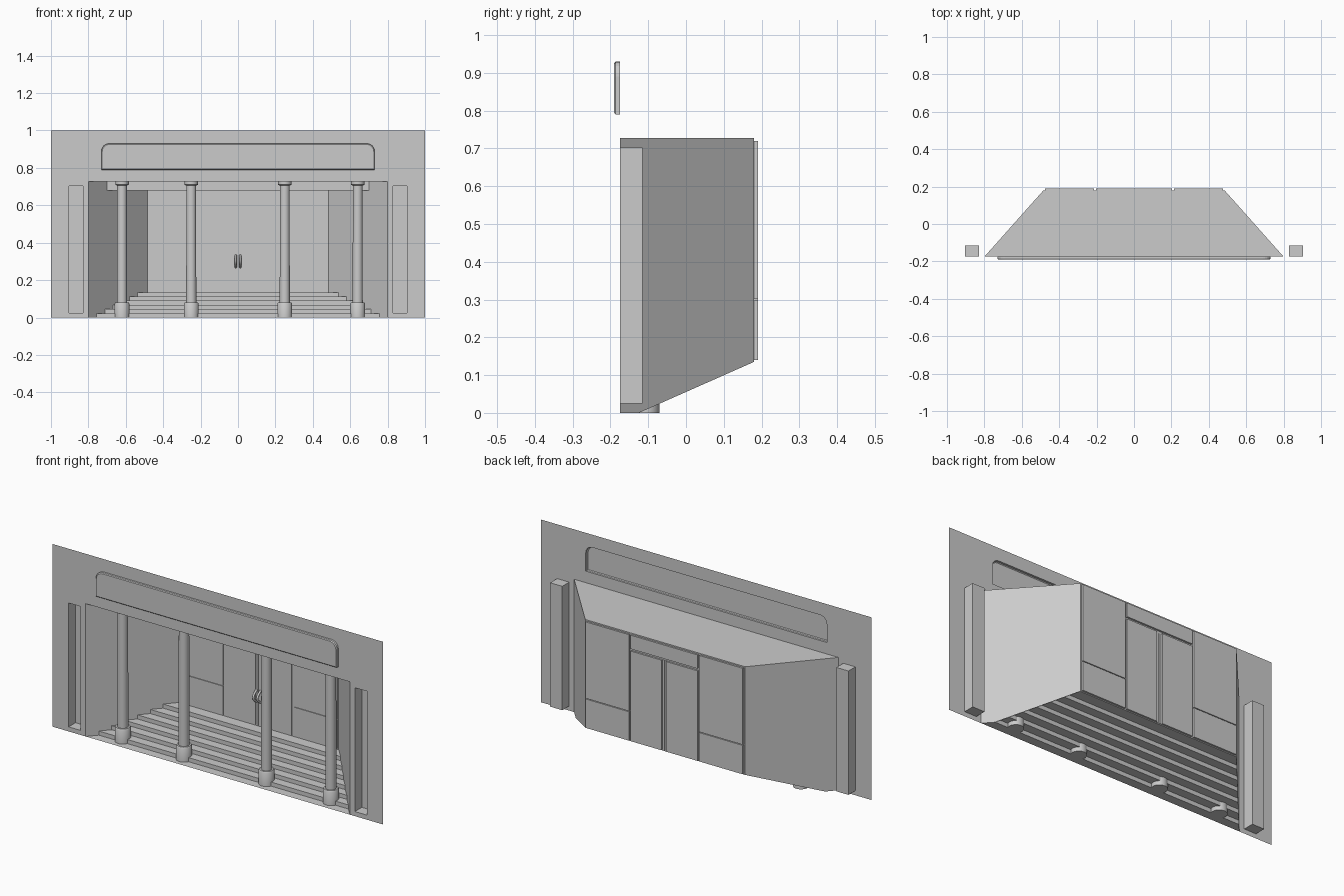
import bpy, bmesh, math
from mathutils import Vector

cube = bpy.data.objects.get("Cube")
if cube:
    bpy.data.objects.remove(cube, do_unlink=True)

GREY = (0.6, 0.6, 0.6, 1)
mat = bpy.data.materials.new("plain grey")
mat.use_nodes = True
mat.diffuse_color = GREY
mat.node_tree.nodes["Principled BSDF"].inputs["Base Color"].default_value = GREY

FRONT, BACK = -0.175, 0.18
TOP, FLOOR = 0.727, 0.135
STEPS, FIRST_STEP, TREAD = 6, -0.125, 0.049


def side_x(y):
    """Half width of the tapering recess at depth y."""
    return 0.8 - 0.89 * (y - FRONT)


def finish(name, bm, fix_normals=True):
    if fix_normals:
        bmesh.ops.recalc_face_normals(bm, faces=bm.faces)
    mesh = bpy.data.meshes.new(name)
    bm.to_mesh(mesh)
    bm.free()
    mesh.materials.append(mat)
    obj = bpy.data.objects.new(name, mesh)
    bpy.context.collection.objects.link(obj)
    return obj


def polygon(name, points, facing):
    bm = bmesh.new()
    face = bm.faces.new([bm.verts.new(p) for p in points])
    face.normal_update()
    if face.normal.dot(Vector(facing)) < 0:
        face.normal_flip()
    return finish(name, bm, False)


def box(name, x, y, z):
    bm = bmesh.new()
    bmesh.ops.create_cube(bm, size=1)
    for v in bm.verts:
        v.co = [(a + b) / 2 + c * (b - a) for (a, b), c in zip((x, y, z), v.co)]
    return finish(name, bm)


def rectangle(x0, x1, z0, z1):
    return [(x0, z0), (x1, z0), (x1, z1), (x0, z1)]


def shell(name, loops, facing_y):
    """Skin a series of (y, outline) loops and cap the last one."""
    bm = bmesh.new()
    rings = [[bm.verts.new((x, y, z)) for x, z in pts] for y, pts in loops]
    for a, b in zip(rings, rings[1:]):
        for i in range(len(a)):
            j = (i + 1) % len(a)
            bm.faces.new((a[i], a[j], b[j], b[i]))
    cap = bm.faces.new(rings[-1])
    bmesh.ops.recalc_face_normals(bm, faces=bm.faces)
    if cap.normal.y * facing_y < 0:
        bmesh.ops.reverse_faces(bm, faces=bm.faces)
    return finish(name, bm, False)


def sign_outline(inset=0):
    """Board with square lower corners and rounded upper corners."""
    w, low, high, r = 0.73 - inset, 0.79 + inset, 0.93 - inset, 0.04
    pts = [(-w, low), (w, low)]
    for side, start in ((1, 0), (-1, 90)):
        for k in range(7):
            a = math.radians(start + 15 * k)
            pts.append((side * (w - r) + r * math.cos(a), high - r + r * math.sin(a)))
    return pts


# Facade sheet with openings for the entrance, niches and sign
niches = {"left": rectangle(0.83, 0.903, 0.025, 0.703),
          "right": rectangle(-0.903, -0.83, 0.025, 0.703)}
wall = [(-1, 0), (-0.8, 0), (-0.8, TOP), (0.8, TOP), (0.8, 0), (1, 0), (1, 1), (-1, 1)]
bm = bmesh.new()
for loop in [wall, sign_outline(), *niches.values()]:
    vs = [bm.verts.new((x, FRONT, z)) for x, z in loop]
    for a, b in zip(vs, vs[1:] + vs[:1]):
        bm.edges.new((a, b))
bmesh.ops.triangle_fill(bm, edges=bm.edges[:], use_beauty=True, normal=(0, -1, 0))
for f in bm.faces:
    f.normal_update()
    if f.normal.y > 0:
        f.normal_flip()
finish("facade", bm, False)

# Recessed niches and raised sign board
for side, outline in niches.items():
    shell(side + "_niche", [(FRONT, outline), (-0.115, outline)], -1)
shell("sign_board", [(FRONT, sign_outline()), (-0.186, sign_outline()),
                     (-0.19, sign_outline(0.004))], -1)

# Tapering side walls, ceiling and back wall
for name, s in (("left_wall", 1), ("right_wall", -1)):
    profile = [(FRONT, 0), (FIRST_STEP, 0), (BACK, FLOOR), (BACK, TOP), (FRONT, TOP)]
    polygon(name, [(s * side_x(y), y, z) for y, z in profile], (-s, 0, 0))
polygon("ceiling", [(s * side_x(y), y, TOP) for s, y in
                    ((-1, FRONT), (1, FRONT), (1, BACK), (-1, BACK))], (0, 0, -1))
w = side_x(BACK)
polygon("back_wall", [(x, BACK, z) for x, z in rectangle(-w, w, FLOOR, TOP)], (0, -1, 0))

# Stairs as a folded sheet
fold = [(FRONT, 0)]
rise = FLOOR / STEPS
for i in range(STEPS):
    y = FIRST_STEP + i * TREAD
    fold += [(y, i * rise), (y, (i + 1) * rise)]
fold.append((BACK, FLOOR))
bm = bmesh.new()
pairs = [[bm.verts.new((s * side_x(y), y, z)) for s in (-1, 1)] for y, z in fold]
for a, b in zip(pairs, pairs[1:]):
    bm.faces.new((a[0], a[1], b[1], b[0]))
finish("stairs", bm, False)

# Ceiling beam behind the columns
bm = bmesh.new()
beam = [(s * side_x(y), y, 0.68) for s, y in
        ((-1, -0.062), (1, -0.062), (1, -0.035), (-1, -0.035))]
bottom = bm.faces.new([bm.verts.new(p) for p in beam])
ext = bmesh.ops.extrude_face_region(bm, geom=[bottom])
for v in ext["geom"]:
    if isinstance(v, bmesh.types.BMVert):
        v.co.z = TOP
finish("ceiling_beam", bm)

# Columns turned from a profile
profile = [(0.04, 0), (0.04, 0.073), (0.036, 0.08), (0.027, 0.08), (0.026, 0.705),
           (0.036, 0.71), (0.036, TOP)]
SIDES = 32
for n, cx in enumerate((-0.62, -0.25, 0.25, 0.64), 1):
    bm = bmesh.new()
    rings = [[bm.verts.new((cx + r * math.cos(k * math.tau / SIDES),
                            -0.11 + r * math.sin(k * math.tau / SIDES), z))
              for k in range(SIDES)] for r, z in profile]
    for a, b in zip(rings, rings[1:]):
        for i in range(SIDES):
            j = (i + 1) % SIDES
            bm.faces.new((a[i], a[j], b[j], b[i]))
    bm.faces.new(rings[0])
    bm.faces.new(rings[-1])
    column = finish(f"column_{n}", bm)
    bpy.ops.object.select_all(action="DESELECT")
    column.select_set(True)
    bpy.context.view_layer.objects.active = column
    bpy.ops.object.shade_smooth_by_angle(angle=math.radians(35))

# Glazed panels, doors, transom and handles
DEPTH = (0.176, 0.19)
box("transom", (-0.202, 0.202), DEPTH, (0.645, 0.72))
for side, s in (("left", 1), ("right", -1)):
    def span(a, b):
        return tuple(sorted((s * a, s * b)))
    box(side + "_lower_panel", span(0.213, 0.476), DEPTH, (0.14, 0.298))
    box(side + "_upper_panel", span(0.213, 0.476), DEPTH, (0.302, 0.72))
    box(side + "_door", span(0.016, 0.202), DEPTH, (0.14, 0.633))
    box(side + "_door_stile", span(0.002, 0.016), (0.177, 0.182), (0.14, 0.633))
    curve = bpy.data.curves.new(side + "_handle", "CURVE")
    curve.dimensions = "3D"
    curve.bevel_depth = 0.006
    curve.bevel_resolution = 2
    curve.use_fill_caps = True
    spline = curve.splines.new("POLY")
    spline.points.add(8)
    for k, p in enumerate(spline.points):
        t = k / 8
        p.co = (s * 0.012, 0.178 - 0.03 * math.sin(math.pi * t), 0.268 + 0.064 * t, 1)
    curve.materials.append(mat)
    bpy.context.collection.objects.link(bpy.data.objects.new(side + "_handle", curve))
